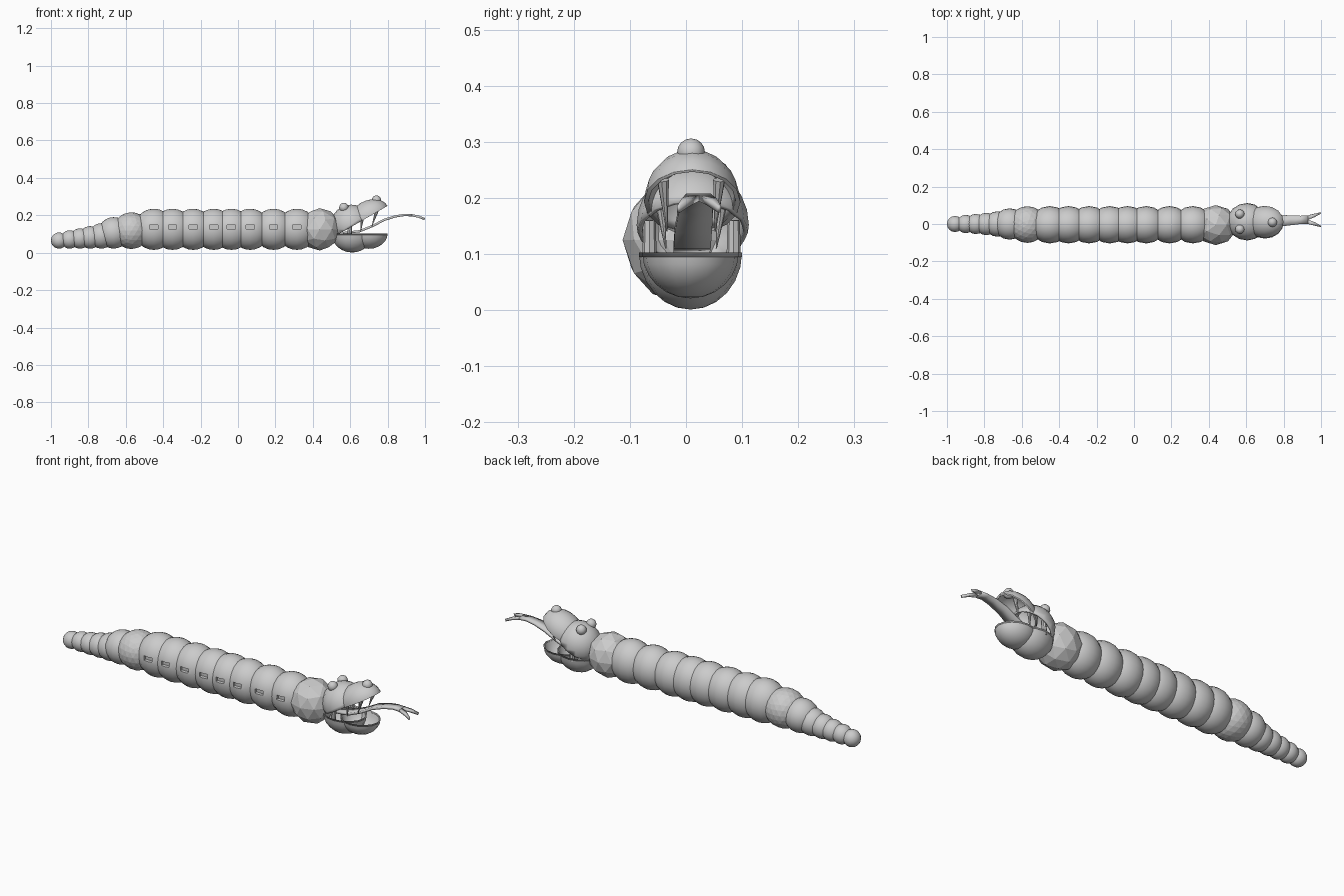
import bpy, bmesh
from math import radians
from mathutils import Vector, Matrix

if "Cube" in bpy.data.objects:
    bpy.data.objects.remove(bpy.data.objects["Cube"])


def finish(bm, name, smooth=True):
    bmesh.ops.recalc_face_normals(bm, faces=bm.faces)
    mesh = bpy.data.meshes.new(name)
    bm.to_mesh(mesh)
    bm.free()
    ob = bpy.data.objects.new(name, mesh)
    bpy.context.collection.objects.link(ob)
    for p in mesh.polygons:
        p.use_smooth = smooth
    if smooth:
        bpy.ops.object.select_all(action='DESELECT')
        ob.select_set(True)
        bpy.context.view_layer.objects.active = ob
        bpy.ops.object.shade_smooth_by_angle(angle=radians(40))
    return ob


def ball(name, loc, radii, ico=0, segs=16, rings=12, tilt=0, cut=None):
    """Ellipsoid; cut=(point, normal) keeps only the side away from the normal."""
    bm = bmesh.new()
    if ico:
        bmesh.ops.create_icosphere(bm, subdivisions=ico, radius=1)
    else:
        bmesh.ops.create_uvsphere(bm, u_segments=segs, v_segments=rings, radius=1)
    m = Matrix.Translation(loc) @ Matrix.Rotation(tilt, 4, 'Y') @ Matrix.Diagonal((*radii, 1))
    bm.transform(m)
    if cut:
        bmesh.ops.bisect_plane(bm, geom=bm.verts[:] + bm.edges[:] + bm.faces[:],
                               plane_co=cut[0], plane_no=cut[1], clear_outer=True)
    ob = finish(bm, name, not ico)
    if cut:
        shell = ob.modifiers.new("shell", 'SOLIDIFY')
        shell.thickness = 0.008
        shell.offset = -1
    return ob


def spike(name, base, tip, r1, r2, segs=8):
    """Tapered rod between two points."""
    base, tip = Vector(base), Vector(tip)
    d = tip - base
    bm = bmesh.new()
    bmesh.ops.create_cone(bm, cap_ends=True, segments=segs, radius1=r1, radius2=r2, depth=d.length)
    bm.transform(Matrix.Translation((base + tip) / 2) @ d.to_track_quat('Z', 'Y').to_matrix().to_4x4())
    return finish(bm, name)


# Tail: growing balls resting at the same level
tail = [(-.957, .043), (-.90, .049), (-.845, .054), (-.79, .060), (-.73, .068), (-.665, .084)]
for i, (x, r) in enumerate(tail):
    ball(f"tail_segment_{i}", (x, 0, .022 + r), (r, r, r))
ball("tail_root", (-.57, -.003, .118), (.1, .098, .098), ico=3)

# Body: overlapping balls, each with a small slot in the front flank
slots = bmesh.new()
body = []
for i, x in enumerate([-.45, -.35, -.24, -.13, -.035, .065, .19, .315]):
    body.append(ball(f"body_segment_{i}", (x, -.004, .125), (.108, .1, .11)))
    bmesh.ops.create_cube(slots, size=1, matrix=Matrix.Translation((x, -.11, .138))
                          @ Matrix.Diagonal((.045, .05, .022, 1)))
cutter = finish(slots, "slot_cutter", False)
cutter.hide_render = True
cutter.hide_viewport = True
for ob in body:
    b = ob.modifiers.new("slot", 'BOOLEAN')
    b.object = cutter
    b.solver = 'EXACT'
ball("neck", (.437, -.006, .125), (.112, .107, .113), ico=2)

# Upper head: two hollow lobes cut along the raised jaw line
pitch = radians(-30)
mouth = ((.6, .012, .135), (.5, 0, -.866))
ball("skull", (.605, .012, .152), (.108, .1, .105), cut=mouth)
ball("snout", (.70, .011, .193), (.115, .086, .085), tilt=pitch, cut=mouth)

# Lower jaw: two hollow bowls
jaw = ((.6, .01, .103), (0, 0, 1))
ball("jaw_back", (.61, .008, .103), (.11, .092, .102), cut=jaw)
ball("jaw_front", (.70, .008, .103), (.1, .086, .082), cut=jaw)

# Eyes and nose bump
for side, y in (("left", .053), ("right", -.028)):
    ball(f"{side}_eye", (.566, y, .242), (.025, .025, .025), segs=12, rings=8)
ball("nose_bump", (.74, .009, .281), (.025, .025, .025), segs=12, rings=8)

# Fangs and jaw hinges, one per side
for side, s in (("left", 1), ("right", -1)):
    spike(f"{side}_fang", (.745, .009 + s * .05, .232), (.715, .009 + s * .043, .14), .011, .001)
    spike(f"{side}_back_fang", (.665, .009 + s * .055, .19), (.655, .009 + s * .045, .11), .010, .001)
    spike(f"{side}_hinge", (.595, .01 + s * .075, .085), (.60, .01 + s * .075, .16), .013, .011)

# Tongue: a thin curved ribbon splitting into two tips
def ribbon(name, rows):
    bm = bmesh.new()
    prev = None
    for x, z, y0, y1 in rows:
        cur = (bm.verts.new((x, y0, z)), bm.verts.new((x, y1, z)))
        if prev:
            bm.faces.new((prev[0], cur[0], cur[1], prev[1]))
        prev = cur
    ob = finish(bm, name)
    m = ob.modifiers.new("thickness", 'SOLIDIFY')
    m.thickness = .012
    m.offset = 0
    return ob


ribbon("tongue", [(.56, .105, -.022, .042), (.65, .115, -.022, .044), (.72, .143, -.02, .046),
                  (.78, .175, -.014, .048), (.84, .194, -.006, .046), (.89, .202, 0, .044),
                  (.93, .2, 0, .046)])
ribbon("left_tongue_tip", [(.93, .2, .023, .046), (.965, .193, .037, .055), (.998, .18, .056, .062)])
ribbon("right_tongue_tip", [(.93, .2, 0, .023), (.965, .193, -.008, .01), (.998, .18, -.016, -.01)])
